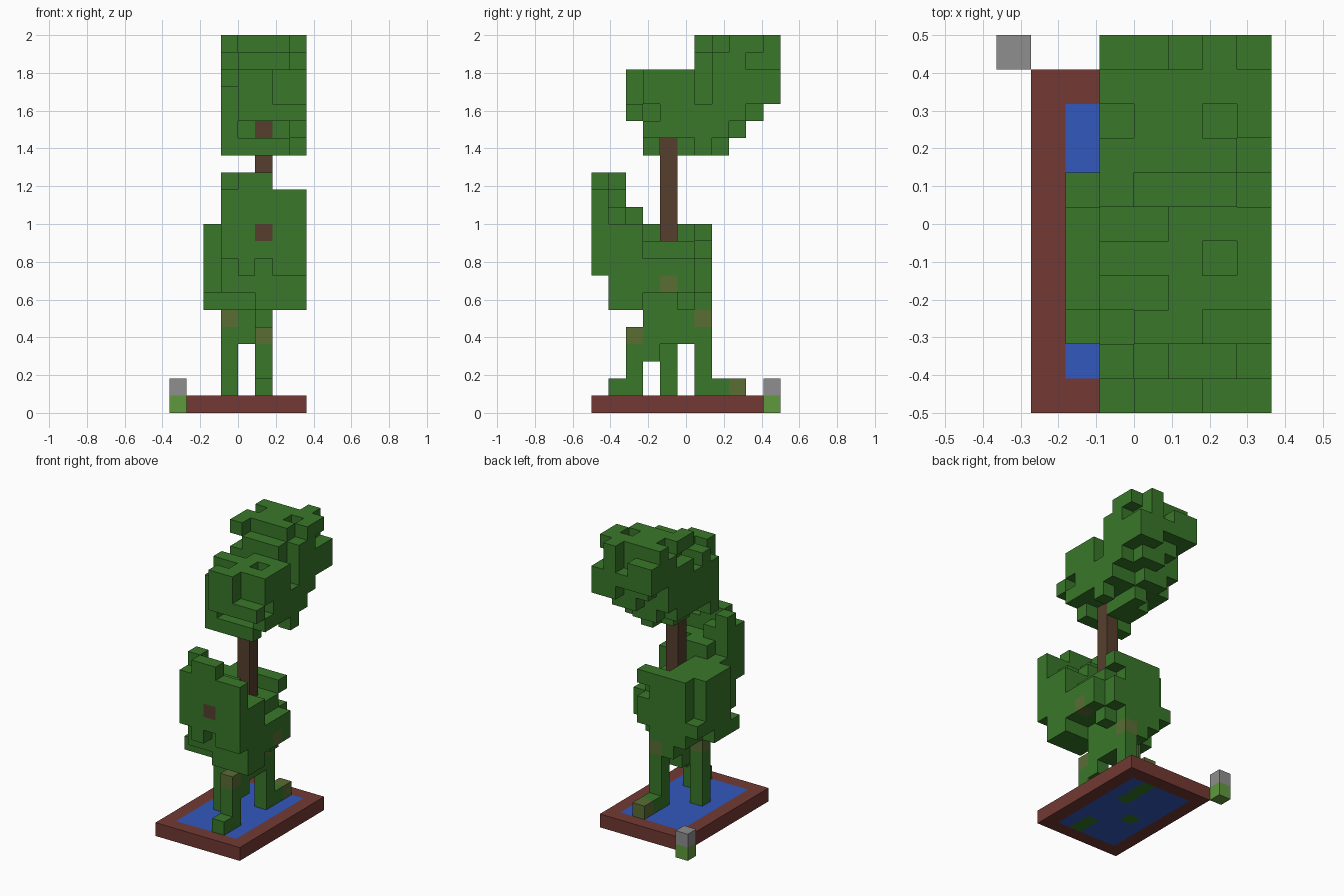
import bpy
import bmesh
from mathutils import Vector

cube = bpy.data.objects.get("Cube")
if cube:
    bpy.data.objects.remove(cube, do_unlink=True)

UNIT = 1 / 11
ORIGIN = Vector((-4, -5.5, 0))
cells = {}


def linear(channel):
    c = channel / 255
    return c / 12.92 if c < 0.04045 else ((c + 0.055) / 1.055) ** 2.4


def material(name, red, green, blue):
    mat = bpy.data.materials.new(name)
    mat.use_nodes = True
    colour = (linear(red), linear(green), linear(blue), 1)
    mat.diffuse_color = colour
    mat.node_tree.nodes["Principled BSDF"].inputs["Base Color"].default_value = colour
    return mat


def span(value):
    return range(value[0], value[1] + 1) if isinstance(value, tuple) else (value,)


def fill(part, x, y, z):
    """Fill a block of grid cells; later parts replace earlier ones."""
    for i in span(x):
        for j in span(y):
            for k in span(z):
                cells[i, j, k] = part


def clear(x, y, z):
    """Empty a block of grid cells."""
    for i in span(x):
        for j in span(y):
            for k in span(z):
                cells.pop((i, j, k), None)


# Shallow tray with water
fill("tray", x=(1, 7), y=(0, 9), z=0)
fill("water", x=(2, 6), y=(1, 8), z=0)

# Corner post
fill("post_base", x=0, y=10, z=0)
fill("post_cap", x=0, y=10, z=1)

# Legs and feet
fill("legs", x=5, y=2, z=(0, 4))
fill("legs", x=5, y=1, z=(0, 1))
fill("legs", x=5, y=3, z=(3, 5))
fill("legs", x=3, y=4, z=(0, 5))
fill("legs", x=5, y=6, z=(0, 5))
fill("legs", x=5, y=(7, 8), z=(0, 1))
fill("legs", x=(3, 5), y=4, z=(4, 5))
fill("legs", x=(4, 5), y=5, z=(4, 5))
fill("legs", x=4, y=6, z=5)

# Lower foliage: middle mass
fill("lower_foliage", x=(3, 6), y=(3, 5), z=(7, 9))
fill("lower_foliage", x=(3, 5), y=(3, 4), z=6)
fill("lower_foliage", x=(3, 6), y=5, z=6)
fill("lower_foliage", x=(5, 7), y=1, z=6)
fill("lower_foliage", x=(3, 7), y=2, z=6)
fill("lower_foliage", x=(3, 7), y=(1, 2), z=(7, 10))
fill("lower_foliage", x=7, y=(3, 5), z=(7, 8))
fill("lower_foliage", x=(3, 4), y=(3, 5), z=10)

# Lower foliage: back plate and side bulge
fill("lower_foliage", x=(3, 5), y=6, z=6)
fill("lower_foliage", x=(3, 6), y=6, z=(7, 8))
fill("lower_foliage", x=(3, 5), y=6, z=9)
fill("lower_foliage", x=(3, 6), y=6, z=10)
fill("lower_foliage", x=2, y=(2, 4), z=6)
fill("lower_foliage", x=2, y=(3, 5), z=(7, 10))
fill("lower_foliage", x=2, y=6, z=7)

# Lower foliage: raised front plate
fill("lower_foliage", x=(3, 7), y=0, z=(9, 12))
fill("lower_foliage", x=4, y=0, z=8)
fill("lower_foliage", x=(6, 7), y=0, z=8)
fill("lower_foliage", x=(3, 6), y=1, z=11)
fill("lower_foliage", x=(4, 5), y=2, z=11)
fill("lower_foliage", x=(3, 4), y=1, z=12)
fill("lower_foliage", x=(4, 5), y=0, z=13)
fill("lower_foliage", x=3, y=1, z=13)

# Upper foliage: hanging underside
fill("upper_foliage", x=(3, 6), y=3, z=15)
fill("upper_foliage", x=(4, 5), y=(5, 6), z=15)
fill("upper_foliage", x=7, y=6, z=15)
fill("upper_foliage", x=5, y=7, z=15)
fill("upper_foliage", x=(3, 7), y=(4, 7), z=16)
fill("upper_foliage", x=(4, 5), y=8, z=16)
fill("upper_foliage", x=3, y=3, z=16)
fill("upper_foliage", x=7, y=3, z=16)

# Upper foliage: main mass
fill("upper_foliage", x=(3, 7), y=(3, 8), z=17)
fill("upper_foliage", x=(5, 6), y=9, z=17)
fill("upper_foliage", x=(4, 7), y=(3, 9), z=(18, 19))
fill("upper_foliage", x=3, y=(3, 8), z=18)
fill("upper_foliage", x=3, y=4, z=19)
fill("upper_foliage", x=3, y=(6, 9), z=19)
fill("upper_foliage", x=(4, 7), y=2, z=17)
fill("upper_foliage", x=(4, 5), y=2, z=(18, 19))
fill("upper_foliage", x=(6, 7), y=10, z=18)
fill("upper_foliage", x=(3, 7), y=10, z=19)

# Upper foliage: notches in the sides and top
clear(x=6, y=4, z=19)
clear(x=4, y=5, z=19)
clear(x=4, y=3, z=19)
clear(x=7, y=3, z=17)
clear(x=7, y=6, z=(18, 19))

# Upper foliage: raised back crown
fill("upper_foliage", x=(4, 6), y=(6, 9), z=20)
fill("upper_foliage", x=7, y=(7, 8), z=20)
fill("upper_foliage", x=3, y=(8, 9), z=20)
fill("upper_foliage", x=(3, 6), y=(7, 9), z=21)
fill("upper_foliage", x=7, y=(8, 9), z=21)
fill("upper_foliage", x=3, y=6, z=21)
fill("upper_foliage", x=(3, 4), y=10, z=20)
fill("upper_foliage", x=6, y=10, z=(20, 21))
clear(x=6, y=8, z=21)
clear(x=3, y=8, z=21)

# Trunk and the exposed wood on the front
fill("trunk", x=5, y=4, z=(9, 16))
fill("front_branch", x=5, y=0, z=10)

# Mossy wood joints
fill("moss_joints", x=5, y=2, z=4)
fill("moss_joints", x=3, y=4, z=5)
fill("moss_joints", x=5, y=6, z=5)
fill("moss_joints", x=5, y=8, z=1)
fill("moss_joints", x=7, y=4, z=7)

# Colours
leaf = material("leaf green", 57, 119, 41)
wood = material("dark wood", 86, 63, 46)
colours = {
    "tray": material("red brown clay", 114, 57, 51),
    "water": material("water blue", 50, 88, 190),
    "post_base": material("light green", 97, 153, 62),
    "post_cap": material("grey", 142, 142, 142),
    "moss_joints": material("olive moss", 90, 109, 52),
    "legs": leaf,
    "lower_foliage": leaf,
    "upper_foliage": leaf,
    "trunk": wood,
    "front_branch": wood,
}


def build(part, mat):
    """Make the part's outer skin and merge its flat areas."""
    bm = bmesh.new()
    for cell in [c for c, owner in cells.items() if owner == part]:
        for axis in range(3):
            for side in (0, 1):
                near = list(cell)
                near[axis] += 2 * side - 1
                if tuple(near) in cells:
                    continue
                u, v = (axis + 1) % 3, (axis + 2) % 3
                corners = []
                for a, b in ((0, 0), (1, 0), (1, 1), (0, 1)):
                    p = Vector(cell)
                    p[axis] += side
                    p[u] += a
                    p[v] += b
                    corners.append(bm.verts.new((p + ORIGIN) * UNIT))
                bm.faces.new(corners if side else corners[::-1])
    bmesh.ops.remove_doubles(bm, verts=bm.verts, dist=UNIT / 100)
    bmesh.ops.dissolve_limit(bm, angle_limit=0.01, verts=bm.verts, edges=bm.edges)
    mesh = bpy.data.meshes.new(part)
    bm.to_mesh(mesh)
    bm.free()
    mesh.materials.append(mat)
    bpy.context.collection.objects.link(bpy.data.objects.new(part, mesh))


for part, mat in colours.items():
    build(part, mat)
